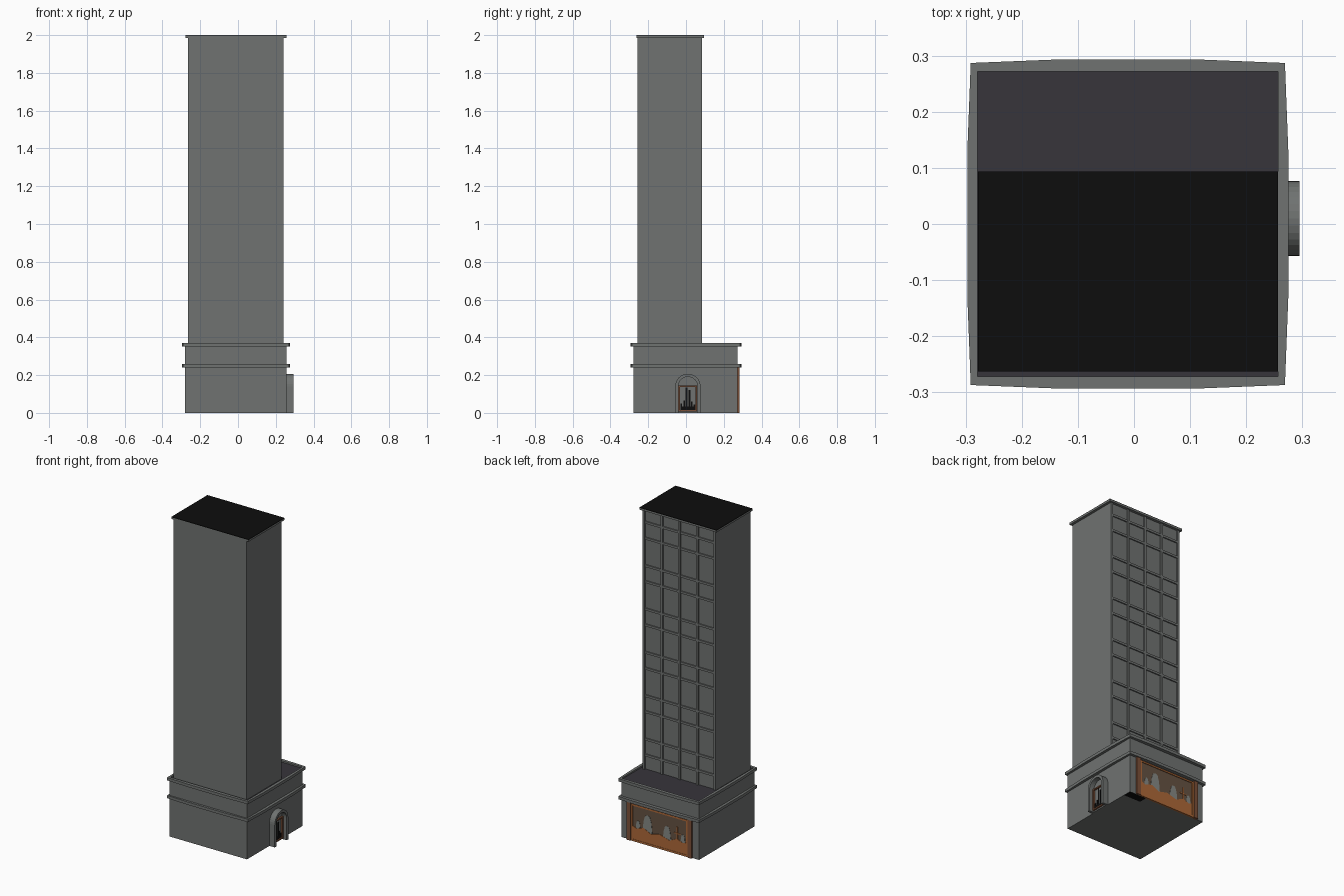
import bpy, bmesh, math

cube = bpy.data.objects.get("Cube")
if cube:
    bpy.data.objects.remove(cube, do_unlink=True)


def material(name, rgb):
    m = bpy.data.materials.new(name)
    m.use_nodes = True
    m.diffuse_color = (*rgb, 1)
    m.node_tree.nodes["Principled BSDF"].inputs["Base Color"].default_value = (*rgb, 1)
    return m


STONE = material("grey stone", (0.16, 0.17, 0.165))
DECK = material("slate deck", (0.038, 0.035, 0.044))
BLACK = material("roof black", (0.004, 0.004, 0.004))
ORANGE = material("warm orange", (0.42, 0.14, 0.04))
BROWN = material("window brown", (0.13, 0.085, 0.055))
COPPER = material("dark copper", (0.2, 0.08, 0.04))
PALE = material("pale grey", (0.24, 0.25, 0.23))

PLACE = {"x": lambda a, b, h: (h, a, b),
         "y": lambda a, b, h: (a, h, b),
         "z": lambda a, b, h: (a, b, h)}


def finish(name, bm, mat):
    bmesh.ops.recalc_face_normals(bm, faces=bm.faces)
    mesh = bpy.data.meshes.new(name)
    bm.to_mesh(mesh)
    bm.free()
    mesh.materials.append(mat)
    obj = bpy.data.objects.new(name, mesh)
    bpy.context.collection.objects.link(obj)
    return obj


def prism(name, pts, axis, h0, h1, mat):
    """Extrude a flat outline along an axis."""
    bm = bmesh.new()
    low, high = ([bm.verts.new(PLACE[axis](a, b, h)) for a, b in pts] for h in (h0, h1))
    bm.faces.new(low)
    bm.faces.new(high)
    for i in range(len(pts)):
        j = (i + 1) % len(pts)
        bm.faces.new((low[i], low[j], high[j], high[i]))
    return finish(name, bm, mat)


def box(name, x0, x1, y0, y1, z0, z1, mat):
    return prism(name, [(x0, y0), (x1, y0), (x1, y1), (x0, y1)], "z", z0, z1, mat)


def ledge(name, z0, z1):
    """Slightly bowed cornice ring around the base."""
    quarter = [(0.28, 0.13), (0.28, 0.287), (0.13, 0.287)]
    bow = {0: (0.006, 0), 1: (0, 0), 2: (0, 0.006)}
    outer, inner = [], []
    for sx, sy in ((1, 1), (-1, 1), (-1, -1), (1, -1)):
        order = (0, 1, 2) if sx * sy > 0 else (2, 1, 0)
        for k in order:
            x, y = quarter[k]
            outer.append((CX + sx * (x + bow[k][0]), sy * (y + bow[k][1])))
            inner.append((CX + sx * min(x, 0.268), sy * min(y, 0.272)))
    bm = bmesh.new()
    loops = [[bm.verts.new((x, y, z)) for x, y in pts]
             for pts, z in ((outer, z0), (outer, z1), (inner, z1), (inner, z0))]
    n = len(outer)
    for a in range(4):
        p, q = loops[a], loops[(a + 1) % 4]
        for i in range(n):
            j = (i + 1) % n
            bm.faces.new((p[i], p[j], q[j], q[i]))
    return finish(name, bm, STONE)


def arc(cx, cz, r, steps=16):
    return [(cx + r * math.cos(math.pi * i / steps), cz + r * math.sin(math.pi * i / steps))
            for i in range(steps + 1)]


CX = -0.011

# Base block, cornices and deck
box("base_walls", -0.281, 0.258, -0.279, 0.272, 0, 0.357, STONE)
ledge("lower_cornice", 0.24, 0.258)
ledge("upper_cornice", 0.352, 0.37)
box("base_deck", -0.279, 0.257, -0.272, 0.272, 0.355, 0.361, DECK)
box("underside_plate", 0.14, 0.257, 0.22, 0.271, -0.0005, 0.003, BLACK)

# Tower with a gridded rear face
T0, T1, TB = -0.266, 0.241, 0.077
box("tower", T0, T1, -0.258, TB, 0.355, 1.988, STONE)
for i in range(5):
    x = T0 + 0.007 + i * (T1 - T0 - 0.014) / 4
    box("rear_mullion", x - 0.007, x + 0.007, TB - 0.002, 0.086, 0.361, 1.988, STONE)
for i in range(6):
    for z in (0.45, 0.55):
        z += i * 0.272
        box("rear_window_bar", T0, T1, TB - 0.002, 0.084, z - 0.007, z + 0.007, STONE)
box("tower_roof_edge", -0.278, 0.257, -0.263, 0.094, 1.986, 1.997, STONE)
box("tower_roof", -0.278, 0.257, -0.263, 0.094, 1.997, 2.0, BLACK)

# Arched doorway on the side
DY, DZ = 0.01, 0.14
outer = [(DY + 0.067, 0)] + arc(DY, DZ, 0.067) + [(DY - 0.067, 0)]
inner = [(DY + 0.051, 0)] + arc(DY, DZ, 0.051) + [(DY - 0.051, 0)]
prism("door_surround", outer + inner[::-1], "x", 0.25, 0.295, STONE)
prism("door_arch_panel", inner, "x", 0.25, 0.264, STONE)
for side in (-1, 1):
    y = DY + side * 0.045
    box("door_jamb", 0.262, 0.274, y - 0.004, y + 0.004, 0.008, 0.145, COPPER)
for z in (0.012, 0.142):
    box("door_rail", 0.262, 0.274, DY - 0.049, DY + 0.049, z - 0.004, z + 0.004, COPPER)
skyline = [(-0.04, 0.05), (-0.024, 0.065), (-0.012, 0.135), (0.004, 0.12),
           (0.016, 0.06), (0.03, 0.045)]
for y, top in skyline:
    box("door_dark_shape", 0.263, 0.267, DY + y, DY + y + 0.009, 0.016, top, BLACK)
box("door_dark_base", 0.263, 0.267, DY - 0.04, DY + 0.04, 0.016, 0.035, BLACK)

# Rear shop window: glass, orange counter and frame
W = 0.2
box("shop_glass", CX - W, CX + W, 0.268, 0.275, 0.01, 0.225, BROWN)
counter = [(-W, 0.01), (W, 0.01), (W, 0.1), (0.16, 0.085), (0.11, 0.1), (0.06, 0.075),
           (0, 0.09), (-0.07, 0.07), (-0.12, 0.095), (-0.16, 0.08), (-W, 0.09)]
prism("shop_counter", [(CX + x, z) for x, z in counter], "y", 0.27, 0.278, ORANGE)
for side in (-1, 1):
    x = CX + side * 0.212
    box("shop_pillar", x - 0.014, x + 0.014, 0.265, 0.284, 0, 0.242, COPPER)
    x = CX + side * 0.193
    box("shop_side_trim", x - 0.007, x + 0.007, 0.268, 0.28, 0.005, 0.232, ORANGE)
box("shop_head_trim", CX - W, CX + W, 0.268, 0.28, 0.222, 0.232, ORANGE)
box("shop_sill", CX - W, CX + W, 0.268, 0.28, 0, 0.012, ORANGE)
box("shop_hanging_rod", CX - 0.125, CX - 0.119, 0.27, 0.278, 0.08, 0.17, ORANGE)
box("shop_cross_rod", CX - 0.145, CX - 0.1, 0.27, 0.278, 0.125, 0.131, ORANGE)

# Pale display silhouettes behind the counter
for x, top, w in ((0.085, 0.185, 0.034), (-0.05, 0.155, 0.028),
                  (0.15, 0.135, 0.016), (-0.16, 0.13, 0.016)):
    x += CX
    r = w * 0.6
    body = [(x - w, 0.07), (x + w, 0.07), (x + w * 0.8, top - 2 * r),
            *arc(x, top - r, r, 8), (x - w * 0.8, top - 2 * r)]
    prism("display_figure", body, "y", 0.27, 0.2765, PALE)
